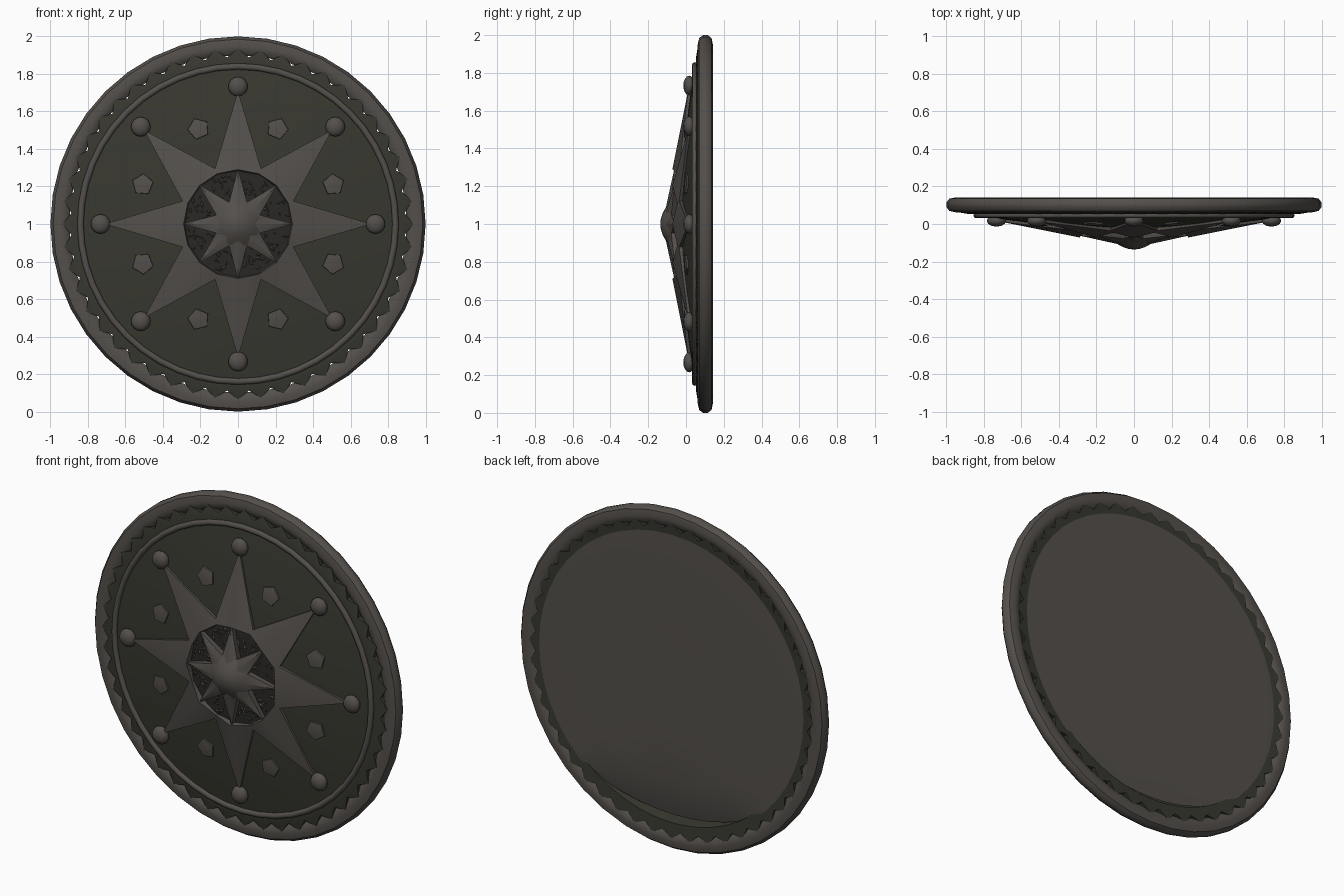
import bpy, bmesh, math, random
from mathutils import Matrix, Vector

random.seed(4)
if "Cube" in bpy.data.objects:
    bpy.data.objects.remove(bpy.data.objects["Cube"])


def material(name, colour):
    m = bpy.data.materials.new(name)
    m.use_nodes = True
    m.diffuse_color = (*colour, 1)
    m.node_tree.nodes["Principled BSDF"].inputs["Base Color"].default_value = (*colour, 1)
    return m


iron = material("warm grey iron", (0.088, 0.079, 0.071))
board = material("dark olive leather", (0.040, 0.040, 0.030))
dark = material("blackened metal", (0.022, 0.021, 0.019))


def polar(r, a, y):
    """Point at radius r and angle a (from the top) around the shield axis."""
    return Vector((r * math.sin(a), y, 1 + r * math.cos(a)))


def finish(name, bm, mats, angle=40):
    bmesh.ops.remove_doubles(bm, verts=bm.verts, dist=1e-5)
    bmesh.ops.recalc_face_normals(bm, faces=bm.faces)
    me = bpy.data.meshes.new(name)
    bm.to_mesh(me)
    bm.free()
    ob = bpy.data.objects.new(name, me)
    bpy.context.collection.objects.link(ob)
    for m in mats:
        me.materials.append(m)
    bpy.ops.object.select_all(action="DESELECT")
    ob.select_set(True)
    bpy.context.view_layer.objects.active = ob
    bpy.ops.object.shade_smooth_by_angle(angle=math.radians(angle))
    return ob


def bridge(bm, loops, closed=False):
    """Skin successive rings of points; a ring of one point is a pole."""
    rings = [[bm.verts.new(p) for p in ring] for ring in loops]
    pairs = list(zip(rings, rings[1:]))
    if closed:
        pairs.append((rings[-1], rings[0]))
    for a, b in pairs:
        n = max(len(a), len(b))
        for i in range(n):
            j = (i + 1) % n
            quad = [a[i % len(a)], a[j % len(a)], b[j % len(b)], b[i % len(b)]]
            bm.faces.new(list(dict.fromkeys(quad)))


def ring(r, y, n):
    if r == 0:
        return [polar(0, 0, y)]
    return [polar(r, math.tau * i / n, y) for i in range(n)]


def lathe(name, profile, n, mat, closed=False, angle=40):
    bm = bmesh.new()
    bridge(bm, [ring(r, y, n) for r, y in profile], closed)
    return finish(name, bm, [mat], angle)


def star_loop(tip, valley, points=8):
    """Alternate (radius, y) values between tips and valleys."""
    return [polar(*((tip, valley)[i % 2][:1]), math.pi * i / points,
                  (tip, valley)[i % 2][1]) for i in range(2 * points)]


def dome(r):
    return 0.05 - 0.08 * (1 - (r / 0.84) ** 2)


# Rounded outer rim
lathe("outer_rim", [(0.90, 0.085), (0.92, 0.068), (0.95, 0.062), (0.985, 0.07), (1.0, 0.09),
                    (1.0, 0.115), (0.985, 0.135), (0.95, 0.142), (0.92, 0.136), (0.90, 0.12)],
      40, iron, True)

# Toothed leather band under the rim
bm = bmesh.new()
bridge(bm, [star_loop((r + d, y), (r, y), 48) for r, d, y in
            [(0.83, 0, 0.052), (0.875, 0, 0.052), (0.89, 0.045, 0.062),
             (0.89, 0.045, 0.138), (0.84, 0, 0.133)]], True)
finish("toothed_band", bm, [board], 25)

# Domed front face, with the thin bead around it
lathe("front_face", [(0, dome(0))] + [(0.14 * i, dome(0.14 * i)) for i in range(1, 7)], 48, board)
lathe("inner_bead", [(0.84 + 0.017 * math.cos(math.tau * i / 8),
                      0.046 + 0.015 * math.sin(math.tau * i / 8)) for i in range(8)],
      48, iron, True, 60)

# Back lining, dented forward along its lower edge
back = lathe("back_lining", [(0, 0.137), (0.3, 0.138), (0.6, 0.138), (0.78, 0.138), (0.865, 0.137)],
             48, iron, angle=60)
for v in back.data.vertices:
    dent = max(0, 0.36 - v.co.z) / 0.36
    v.co.y -= 0.06 * dent
    v.co.z += 0.09 * dent

# Large ridged star, open in the middle
bm = bmesh.new()
bridge(bm, [star_loop((0.71, 0.045), (0.32, 0.0)), star_loop((0.71, 0.012), (0.32, -0.036)),
            star_loop((0.29, -0.072), (0.29, -0.046)), star_loop((0.28, -0.02), (0.28, -0.02))])
finish("large_star", bm, [iron], 35)

# Sunken filigree medallion: dark plate with scattered raised flakes
lathe("medallion_plate", [(0, -0.045), (0.15, -0.042), (0.295, -0.036)], 32, dark)
bm = bmesh.new()
for k in range(8):
    for i in range(14):
        a = math.pi / 4 * (k + 0.5) + random.uniform(-0.28, 0.28)
        r = random.uniform(0.15, 0.275)
        size = random.uniform(0.008, 0.02)
        turn = random.uniform(0, math.tau)
        base = polar(r, a, -0.043)
        corners = [base + Vector((size * s * math.cos(turn + q * math.pi / 2), 0,
                                  size * s * math.sin(turn + q * math.pi / 2)))
                   for q, s in enumerate((1, 0.4, 1, 0.4))]
        bridge(bm, [corners, [base - Vector((0, 0.007, 0))]])
finish("filigree_flakes", bm, [iron], 20)

# Small ridged star over the medallion
bm = bmesh.new()
bridge(bm, [star_loop((0.30, -0.035), (0.125, -0.04)), star_loop((0.30, -0.06), (0.125, -0.078)),
            star_loop((0.10, -0.104), (0.095, -0.092)), [polar(0, 0, -0.12)]])
finish("small_star", bm, [iron], 45)

# Central boss
lathe("central_boss", [(0, -0.136), (0.03, -0.133), (0.06, -0.122), (0.09, -0.106), (0.12, -0.085)],
      24, iron, angle=60)

# Round studs at the star tips and five-sided plates between them
for k in range(8):
    bm = bmesh.new()
    bmesh.ops.create_uvsphere(bm, u_segments=12, v_segments=8, radius=0.052,
                              matrix=Matrix.Translation(polar(0.733, math.tau * k / 8, 0.017))
                              @ Matrix.Diagonal((1, 0.6, 1, 1)))
    finish(f"tip_stud_{k + 1}", bm, [iron], 60)

    a = math.tau * (k + 0.5) / 8
    bm = bmesh.new()
    loops = []
    for size, lift in ((0.06, -0.006), (0.057, 0.008), (0.03, 0.011)):
        pts = []
        for q in range(5):
            t = math.tau * q / 5 + a
            p = polar(0.55, a, 0) + Vector((size * math.sin(t), 0, size * math.cos(t)))
            p.y = dome(math.hypot(p.x, p.z - 1)) - lift
            pts.append(p)
        loops.append(pts)
    bridge(bm, loops + [[polar(0.55, a, dome(0.55) - 0.012)]])
    finish(f"five_sided_plate_{k + 1}", bm, [iron])
